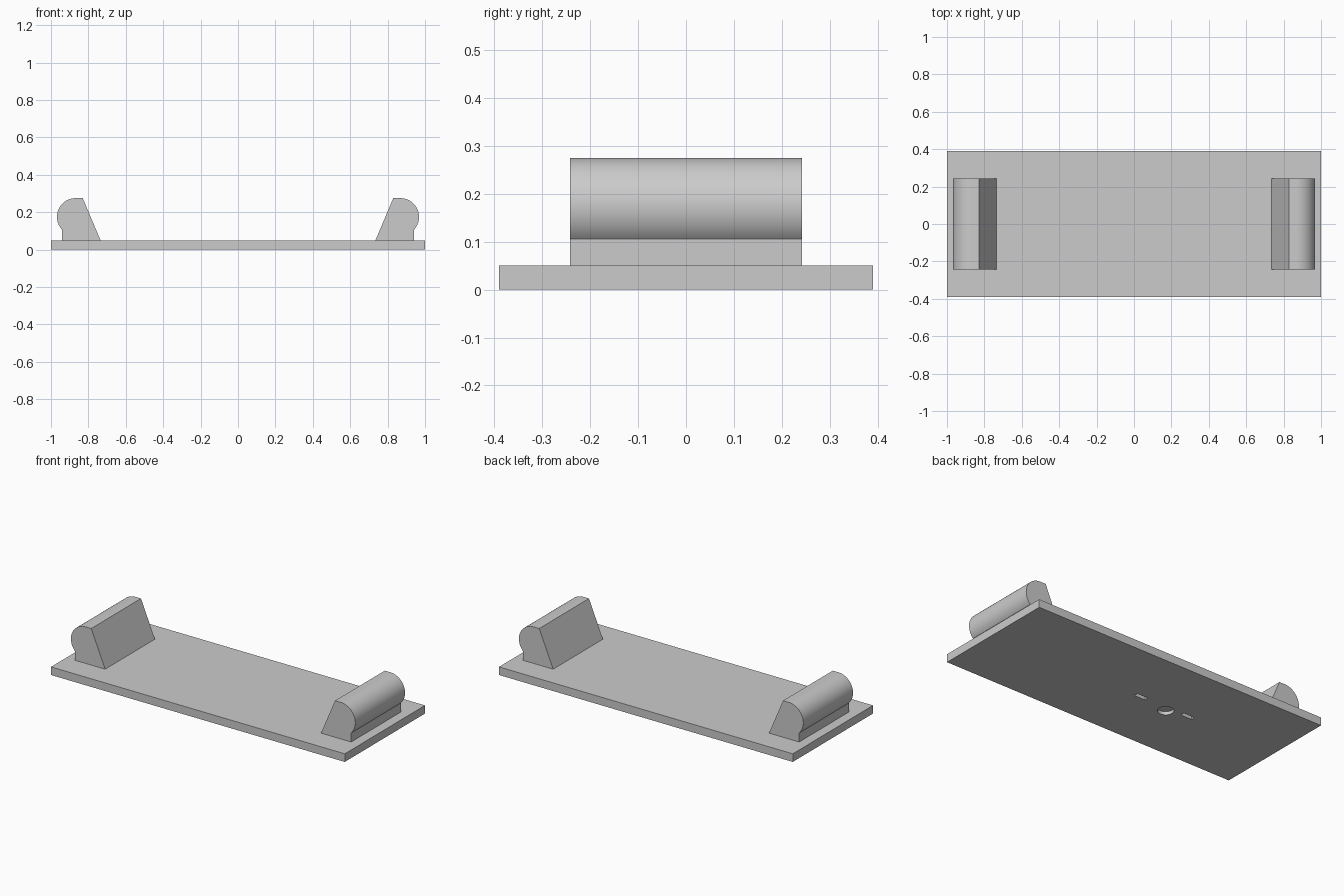
import bpy, bmesh, math
from mathutils import Matrix

cube = bpy.data.objects.get("Cube")
if cube:
    bpy.data.objects.remove(cube, do_unlink=True)

grey = bpy.data.materials.new("plain_grey")
grey.use_nodes = True
colour = (0.6, 0.6, 0.6, 1)
grey.diffuse_color = colour
grey.node_tree.nodes["Principled BSDF"].inputs["Base Color"].default_value = colour


def make_object(name, bm):
    bmesh.ops.recalc_face_normals(bm, faces=bm.faces)
    mesh = bpy.data.meshes.new(name)
    bm.to_mesh(mesh)
    bm.free()
    mesh.materials.append(grey)
    obj = bpy.data.objects.new(name, mesh)
    bpy.context.collection.objects.link(obj)
    return obj


def activate(obj):
    bpy.ops.object.select_all(action="DESELECT")
    obj.select_set(True)
    bpy.context.view_layer.objects.active = obj


def box(name, centre, size):
    bm = bmesh.new()
    bmesh.ops.create_cube(bm, size=1, matrix=Matrix.Translation(centre) @ Matrix.Diagonal((*size, 1)))
    return make_object(name, bm)


def disc(name, centre, radius, depth):
    bm = bmesh.new()
    bmesh.ops.create_cone(bm, cap_ends=True, segments=32, radius1=radius, radius2=radius,
                          depth=depth, matrix=Matrix.Translation(centre))
    return make_object(name, bm)


# Flat base plate with three shallow recesses underneath
plate = box("base_plate", (0, 0, 0.025), (2, 0.78, 0.05))
cutters = [box("slot_cutter", (x, 0, 0), (0.075, 0.025, 0.04)) for x in (-0.05, -0.38)]
cutters.append(disc("round_cutter", (-0.25, -0.03, 0), 0.045, 0.04))
activate(plate)
for cutter in cutters:
    cutter.hide_render = True
    cut = plate.modifiers.new("recess", "BOOLEAN")
    cut.operation = "DIFFERENCE"
    cut.solver = "EXACT"
    cut.object = cutter
    bpy.ops.object.modifier_apply(modifier=cut.name)
for cutter in cutters:
    bpy.data.objects.remove(cutter, do_unlink=True)


# End blocks: sloped inner face, rounded outer lip, narrow foot
def end_block(name, side):
    radius, cx, cz, foot_x = 0.1, 0.868, 0.175, 0.94
    end = -math.acos((foot_x - cx) / radius)
    steps = 28
    angles = [math.pi / 2 + (end - math.pi / 2) * i / steps for i in range(steps + 1)]
    profile = [(0.735, 0.05), (0.83, 0.275)]
    profile += [(cx + radius * math.cos(a), cz + radius * math.sin(a)) for a in angles]
    profile.append((foot_x, 0.05))
    bm = bmesh.new()
    face = bm.faces.new([bm.verts.new((side * x, -0.242, z)) for x, z in profile])
    extruded = bmesh.ops.extrude_face_region(bm, geom=[face])["geom"]
    verts = [v for v in extruded if isinstance(v, bmesh.types.BMVert)]
    bmesh.ops.translate(bm, verts=verts, vec=(0, 0.484, 0))
    block = make_object(name, bm)
    activate(block)
    bpy.ops.object.shade_smooth_by_angle(angle=math.radians(20))


end_block("left_end_block", 1)
end_block("right_end_block", -1)
